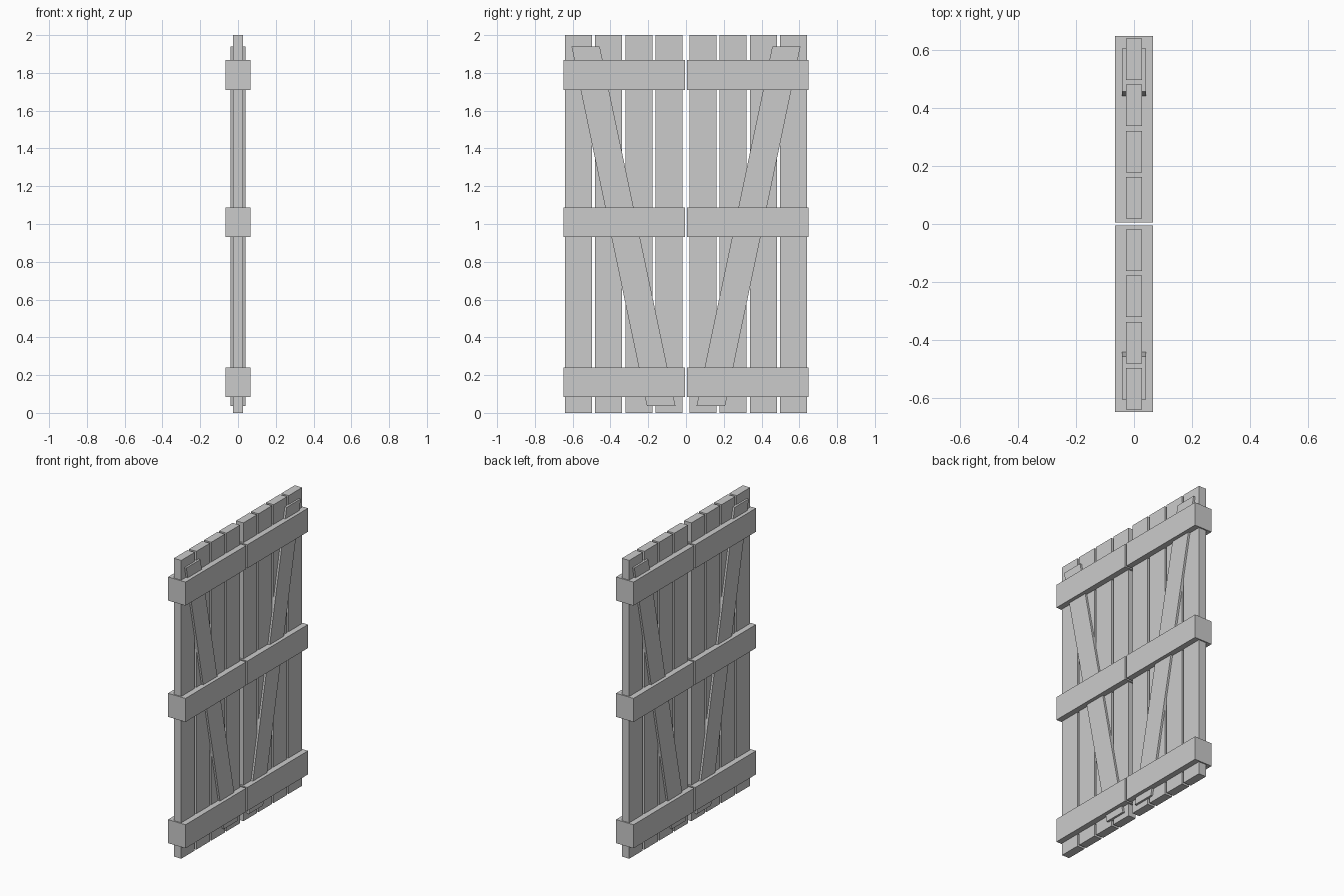
import bpy
import bmesh

if "Cube" in bpy.data.objects:
    bpy.data.objects.remove(bpy.data.objects["Cube"], do_unlink=True)

# One plain grey for all the timber
GREY = (0.6, 0.6, 0.6, 1)
timber = bpy.data.materials.new("grey_timber")
timber.use_nodes = True
timber.diffuse_color = GREY
timber.node_tree.nodes["Principled BSDF"].inputs["Base Color"].default_value = GREY


def board(name, outline, half_depth):
    """Extrude a (y, z) outline through x, centred on x = 0."""
    bm = bmesh.new()
    face = bm.faces.new([bm.verts.new((-half_depth, y, z)) for y, z in outline])
    out = bmesh.ops.extrude_face_region(bm, geom=[face])
    verts = [v for v in out["geom"] if isinstance(v, bmesh.types.BMVert)]
    bmesh.ops.translate(bm, verts=verts, vec=(2 * half_depth, 0, 0))
    bmesh.ops.recalc_face_normals(bm, faces=bm.faces)
    mesh = bpy.data.meshes.new(name)
    bm.to_mesh(mesh)
    bm.free()
    mesh.materials.append(timber)
    obj = bpy.data.objects.new(name, mesh)
    bpy.context.collection.objects.link(obj)


def box(y0, y1, z0, z1):
    return [(y0, z0), (y1, z0), (y1, z1), (y0, z1)]


# Two mirrored gate leaves
for leaf, side in (("front", -1), ("back", 1)):
    # Upright planks with narrow gaps
    for i in range(4):
        y = 0.0185 + 0.1597 * i
        board(f"{leaf}_plank_{i + 1}", box(side * y, side * (y + 0.143), 0, 2), 0.0275)

    # Thick cross rails
    for level, z in (("bottom", 0.083), ("middle", 0.93), ("top", 1.71)):
        board(f"{leaf}_{level}_rail", box(side * 0.006, side * 0.649, z, z + 0.158), 0.065)

    # Sloping brace, leaning outwards at the top
    brace = [(0.056, 0.037), (0.207, 0.037), (0.606, 1.94), (0.457, 1.94)]
    board(f"{leaf}_brace", [(side * y, z) for y, z in brace], 0.041)
